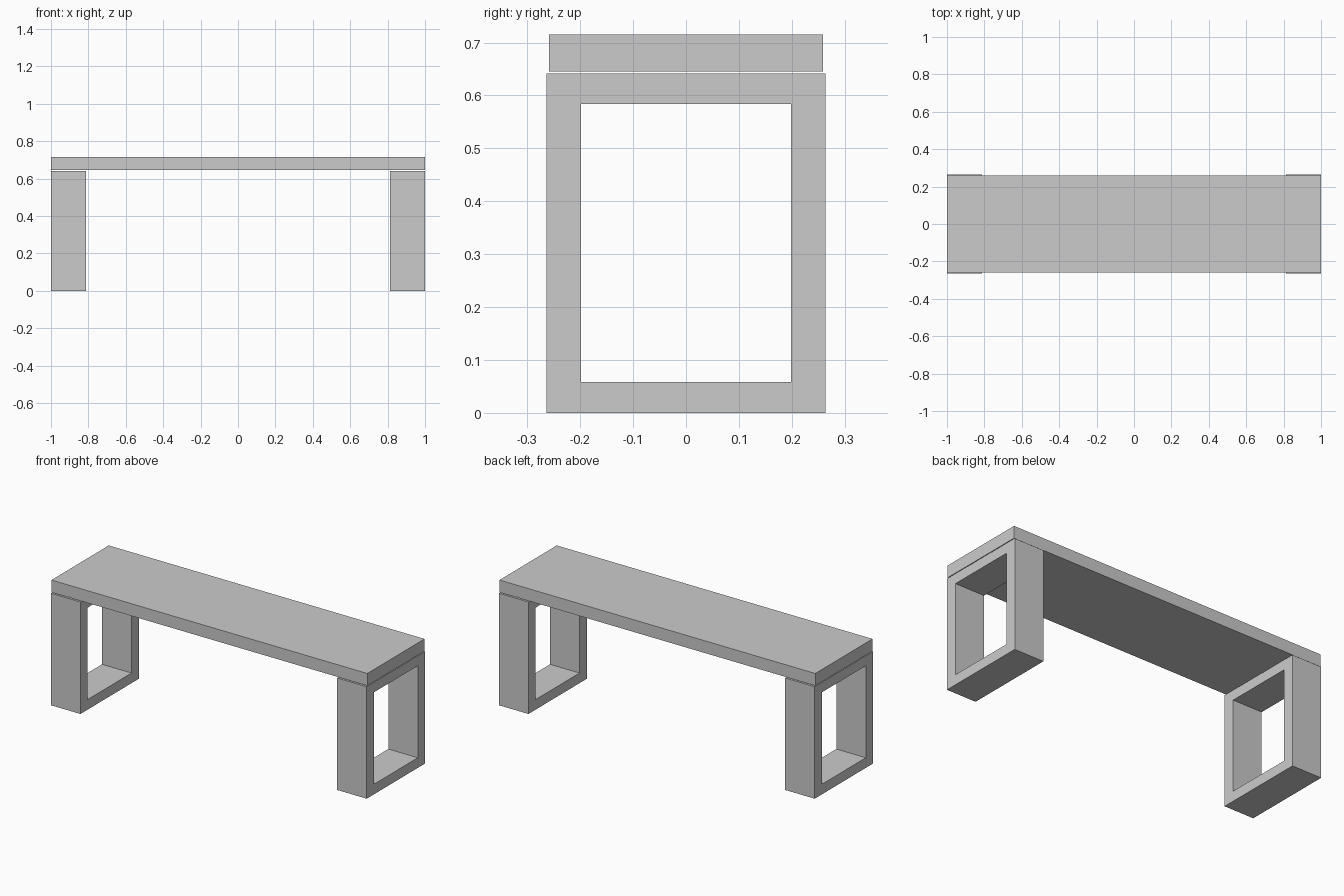
import bpy, bmesh

if "Cube" in bpy.data.objects:
    bpy.data.objects.remove(bpy.data.objects["Cube"])

SEAT_Z0, SEAT_Z1, SEAT_Y = 0.645, 0.715, 0.259
LEG_X0, LEG_X1 = 0.813, 1.0


def make_object(name, bm):
    bmesh.ops.recalc_face_normals(bm, faces=bm.faces)
    mesh = bpy.data.meshes.new(name)
    bm.to_mesh(mesh)
    bm.free()
    obj = bpy.data.objects.new(name, mesh)
    bpy.context.collection.objects.link(obj)
    return obj


def rect(y, z0, z1):
    return [(-y, z0), (y, z0), (y, z1), (-y, z1)]


def leg_frame(name, x0, x1):
    # Rectangular ring profile in the YZ plane, extruded along X
    bm = bmesh.new()
    outer, inner = rect(0.264, 0, 0.641), rect(0.198, 0.058, 0.584)
    vo = [bm.verts.new((x0, y, z)) for y, z in outer]
    vi = [bm.verts.new((x0, y, z)) for y, z in inner]
    for i in range(4):
        j = (i + 1) % 4
        bm.faces.new((vo[i], vo[j], vi[j], vi[i]))
    ext = bmesh.ops.extrude_face_region(bm, geom=bm.faces[:], use_keep_orig=True)
    moved = [g for g in ext["geom"] if isinstance(g, bmesh.types.BMVert)]
    bmesh.ops.translate(bm, verts=moved, vec=(x1 - x0, 0, 0))
    return make_object(name, bm)


# Seat slab, separated from the legs by a thin shadow gap
bm = bmesh.new()
bmesh.ops.create_cube(bm, size=1)
bmesh.ops.scale(bm, verts=bm.verts, vec=(2, 2 * SEAT_Y, SEAT_Z1 - SEAT_Z0))
bmesh.ops.translate(bm, verts=bm.verts, vec=(0, 0, (SEAT_Z0 + SEAT_Z1) / 2))
make_object("seat", bm)

# Open frame legs at both ends
leg_frame("left_leg_frame", -LEG_X1, -LEG_X0)
leg_frame("right_leg_frame", LEG_X0, LEG_X1)
